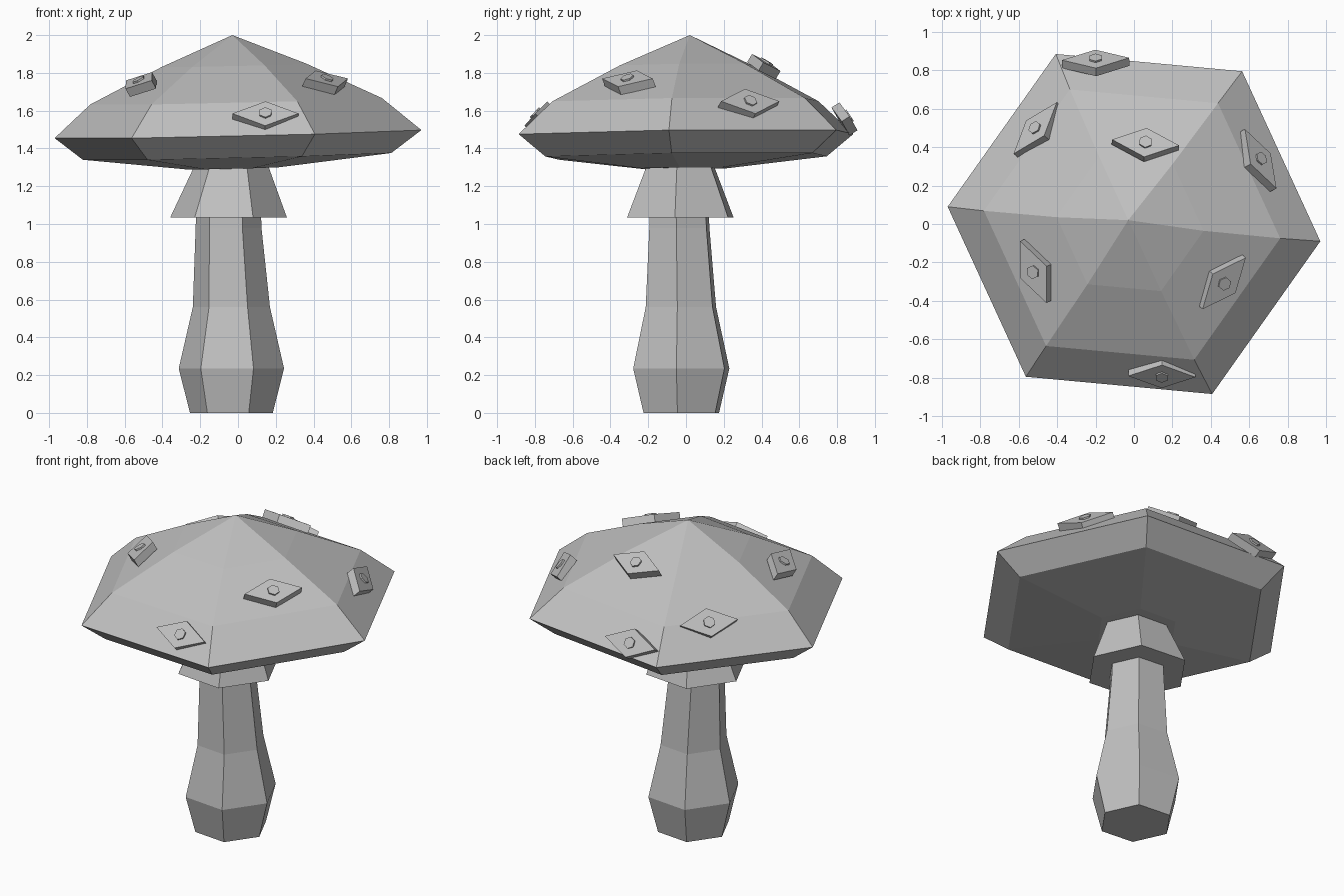
import bpy, bmesh, math
from mathutils import Matrix, Vector

if "Cube" in bpy.data.objects:
    bpy.data.objects.remove(bpy.data.objects["Cube"])

grey = bpy.data.materials.new("plain grey")
grey.diffuse_color = (0.53, 0.53, 0.53, 1)
grey.use_nodes = True
grey.node_tree.nodes["Principled BSDF"].inputs["Base Color"].default_value = grey.diffuse_color


def finish(name, bm):
    bmesh.ops.recalc_face_normals(bm, faces=bm.faces)
    mesh = bpy.data.meshes.new(name)
    bm.to_mesh(mesh)
    bm.free()
    mesh.materials.append(grey)
    obj = bpy.data.objects.new(name, mesh)
    bpy.context.collection.objects.link(obj)
    return obj


def loft(name, rings, lean=(0, 0), turn=-5.3):
    """Closed six-sided solid from rings of (x, y, z, radius); radius 0 is a point."""
    bm = bmesh.new()
    loops = []
    for cx, cy, z, r in rings:
        loop = []
        for i in range(6 if r else 1):
            a = math.radians(turn + 60 * i)
            dx, dy = r * math.cos(a), r * math.sin(a)
            loop.append(bm.verts.new((cx + dx, cy + dy, z + lean[0] * dx + lean[1] * dy)))
        loops.append(loop)
    for low, high in zip(loops, loops[1:]):
        for i in range(6):
            j = (i + 1) % 6
            if len(high) == 1:
                bm.faces.new((low[i], low[j], high[0]))
            else:
                bm.faces.new((low[i], low[j], high[j], high[i]))
    for end in (loops[0], loops[-1]):
        if len(end) > 1:
            bm.faces.new(end)
    return finish(name, bm)


# Stem with a swollen foot
loft("stem", [(-0.035, -0.025, 0.0, 0.22), (-0.035, -0.025, 0.235, 0.28),
              (-0.035, -0.027, 0.56, 0.205), (-0.05, -0.035, 0.98, 0.175),
              (-0.05, -0.037, 1.15, 0.17)])

# Flared skirt under the cap
loft("skirt", [(-0.05, -0.03, 1.035, 0.31), (-0.035, -0.03, 1.31, 0.195)])

# Leaning faceted cap
loft("cap", [(-0.03, -0.01, 1.295, 0.25), (-0.005, 0, 1.358, 0.82),
             (0, 0, 1.476, 0.975), (-0.01, -0.003, 1.65, 0.775),
             (-0.02, 0.0, 1.84, 0.385), (-0.03, 0.02, 2.0, 0)],
     lean=(0.023, 0.011))


def prism(bm, matrix, sides, sx, sy, bottom, top):
    """Upright prism between two heights, placed by a matrix."""
    lows, highs = [], []
    for i in range(sides):
        a = 2 * math.pi * i / sides
        x, y = sx * math.cos(a), sy * math.sin(a)
        lows.append(bm.verts.new(matrix @ Vector((x, y, bottom))))
        highs.append(bm.verts.new(matrix @ Vector((x, y, top))))
    bm.faces.new(lows)
    bm.faces.new(highs)
    for i in range(sides):
        j = (i + 1) % sides
        bm.faces.new((lows[i], lows[j], highs[j], highs[i]))


# Diamond spots with a small six-sided bump: centre of top, compass direction, tilt
spots = [(-0.515, 0.50, 1.65, 140, 46), (0.06, 0.425, 1.855, 85, 31),
         (0.66, 0.34, 1.65, 28, 48), (0.47, -0.31, 1.77, -40, 29),
         (0.145, -0.795, 1.585, -91, 47), (-0.525, -0.25, 1.76, -157, 30),
         (-0.20, 0.86, 1.57, 92, 57)]
for n, (x, y, z, heading, tilt) in enumerate(spots, 1):
    m = (Matrix.Translation((x, y, z))
         @ Matrix.Rotation(math.radians(heading), 4, 'Z')
         @ Matrix.Rotation(math.radians(tilt), 4, 'Y'))
    bm = bmesh.new()
    prism(bm, m, 4, 0.088, 0.175, -0.05, 0)
    finish(f"spot_{n}", bm)
    bm = bmesh.new()
    prism(bm, m, 6, 0.036, 0.036, -0.01, 0.01)
    finish(f"spot_bump_{n}", bm)
